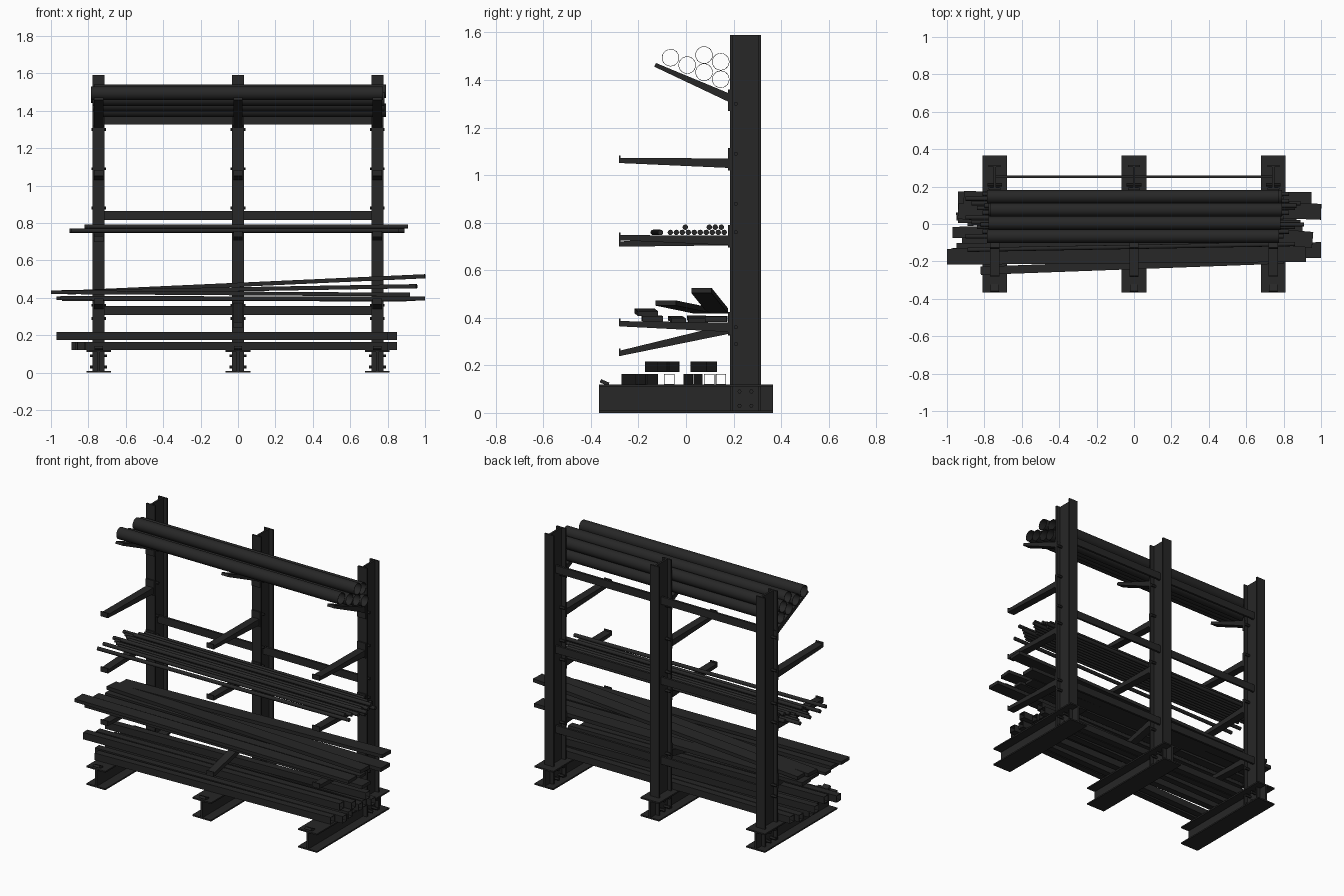
import bpy, bmesh, math
from mathutils import Vector

if "Cube" in bpy.data.objects:
    bpy.data.objects.remove(bpy.data.objects["Cube"])

STEEL = bpy.data.materials.new("dark_steel")
STEEL.diffuse_color = (0.02, 0.02, 0.02, 1)
STEEL.use_nodes = True
STEEL.node_tree.nodes["Principled BSDF"].inputs["Base Color"].default_value = STEEL.diffuse_color


def rect(w, h):
    return [(-w/2, -h/2), (w/2, -h/2), (w/2, h/2), (-w/2, h/2)]


def circle(r, n):
    return [(r*math.cos(2*math.pi*i/n), r*math.sin(2*math.pi*i/n)) for i in range(n)]


def i_shape(w, h, flange, web):
    a, b, c, t = w/2, h/2, h/2 - flange, web/2
    return [(-a, -b), (a, -b), (a, -c), (t, -c), (t, c), (a, c),
            (a, b), (-a, b), (-a, c), (-t, c), (-t, -c), (-a, -c)]


def sweep(name, p0, p1, outer, inner=None, end_height=1.0, smooth=False):
    """Run a cross-section from p0 to p1; inner makes it hollow, end_height tapers it."""
    p0, p1 = Vector(p0), Vector(p1)
    d = (p1 - p0).normalized()
    u = Vector((0, 1, 0) if abs(d.z) > 0.9 else (0, 0, 1)).cross(d).normalized()
    v = d.cross(u)
    bm = bmesh.new()

    def wall(loop):
        a = [bm.verts.new(p0 + u*x + v*y) for x, y in loop]
        b = [bm.verts.new(p1 + u*x + v*y*end_height) for x, y in loop]
        for i in range(len(a)):
            j = (i + 1) % len(a)
            bm.faces.new((a[i], a[j], b[j], b[i]))
        return a, b
    ends = wall(outer)
    if inner:
        for o, k in zip(ends, wall(inner)):
            for i in range(len(o)):
                j = (i + 1) % len(o)
                bm.faces.new((o[i], o[j], k[j], k[i]))
    else:
        for o in ends:
            bm.faces.new(o)
    bmesh.ops.recalc_face_normals(bm, faces=bm.faces)
    me = bpy.data.meshes.new(name)
    bm.to_mesh(me)
    bm.free()
    me.materials.append(STEEL)
    ob = bpy.data.objects.new(name, me)
    bpy.context.collection.objects.link(ob)
    if smooth:
        bpy.context.view_layer.objects.active = ob
        ob.select_set(True)
        bpy.ops.object.shade_smooth_by_angle(angle=math.radians(40))
        ob.select_set(False)
    return ob


def bolt(x, y, z, length):
    sweep("bolt", (x - length/2, y, z), (x + length/2, y, z), circle(0.009, 6))


# Frames: column, base beam, end stop, bolts and arms
LEVELS = [(1.05, 1.062), (0.725, 0.737), (0.36, 0.375)]
for n, cx in enumerate((-0.745, 0, 0.745)):
    sweep("column", (cx, 0.25, 0), (cx, 0.25, 1.59), i_shape(0.064, 0.13, 0.01, 0.012))
    sweep("base_beam", (cx, -0.365, 0.06), (cx, 0.365, 0.06), i_shape(0.132, 0.12, 0.009, 0.014))
    sweep("base_stop", (cx, -0.36, 0.135), (cx, -0.325, 0.12), rect(0.045, 0.015))
    for z in (0.03, 0.09):
        for y in (0.225, 0.275):
            bolt(cx, y, z, 0.09)
    for z in (0.29, 0.36, 0.76, 0.88, 1.09, 1.30):
        bolt(cx, 0.21, z, 0.078)
    # Upper arm slopes back towards the column
    sweep("upper_arm", (cx, 0.19, 1.322), (cx, -0.13, 1.464), rect(0.05, 0.034), end_height=0.5)
    sweep("arm_bracket", (cx, 0.182, 1.27), (cx, 0.182, 1.36), rect(0.06, 0.01))
    for k, (z0, z1) in enumerate(LEVELS):
        if (n, k) == (1, 2):      # bent-down arm
            z0, z1 = 0.355, 0.25
        elif (n, k) == (0, 1):    # slightly sagging arm
            z1 = 0.71
        sweep("arm", (cx, 0.19, z0), (cx, -0.28, z1), rect(0.05, 0.04), end_height=0.55)
        sweep("arm_lip", (cx, -0.279, z1 - 0.01), (cx, -0.279, z1 + 0.021), rect(0.05, 0.006))
        sweep("arm_bracket", (cx, 0.182, z0 - 0.03), (cx, 0.182, z0 + 0.065), rect(0.06, 0.01))

# Rear tie rails between columns
for z in (0.333, 0.84, 1.35):
    for x0, x1 in ((-0.74, -0.005), (0.005, 0.74)):
        sweep("tie_rail", (x0, 0.252, z), (x1, 0.252, z), rect(0.014, 0.048))

# Large hollow pipes on the top arms
for i, (y, z) in enumerate([(-0.065, 1.494), (0.005, 1.463), (0.076, 1.505),
                            (0.146, 1.477), (0.076, 1.433), (0.146, 1.403)]):
    o = 0.008 * (i % 3 - 1)
    sweep("pipe", (-0.778 + o, y, z), (0.782 + o, y, z), circle(0.0365, 24),
          circle(0.0345, 24), smooth=True)

# Thin rods on the second level
for i in range(10):
    y = -0.066 + i*0.0252
    sweep("rod", (-0.90 + 0.03*(i*7 % 4), y, 0.759), (0.80 + 0.03*(i*5 % 4), y, 0.759),
          circle(0.0115, 12), smooth=True)
for i, y in enumerate((-0.003, 0.098, 0.123, 0.149)):
    sweep("rod", (-0.82 + 0.02*i, y, 0.781), (0.91 - 0.04*i, y, 0.781), circle(0.0115, 12), smooth=True)
for x0, y0, x1, y1 in ((-0.89, -0.138, 0.86, -0.107),):
    sweep("loose_rod", (x0, y0, 0.759), (x1, y1, 0.759), circle(0.0115, 12), smooth=True)

# Planks stacked on the third level: start, end, width, height
for p0, p1, w, h in [
        ((-0.95, -0.145, 0.398), (1.0, -0.14, 0.396), 0.085, 0.022),
        ((-0.94, 0.13, 0.396), (0.95, 0.125, 0.394), 0.09, 0.024),
        ((-0.97, -0.045, 0.398), (0.90, -0.03, 0.388), 0.06, 0.018),
        ((-0.94, 0.045, 0.40), (0.87, 0.05, 0.388), 0.08, 0.018),
        ((-1.0, -0.175, 0.43), (0.92, -0.16, 0.417), 0.085, 0.02),
        ((-0.94, 0.07, 0.43), (0.955, -0.085, 0.462), 0.085, 0.022),
        ((-0.91, 0.135, 0.428), (1.0, 0.065, 0.515), 0.085, 0.022)]:
    sweep("plank", p0, p1, rect(w, h))

# Square tubes lying on the bases, some skewed: start x/y, end x/y, height
LOW, HIGH = 0.142, 0.195
for x0, y0, x1, y1, z in [
        (-0.87, -0.071, 0.84, -0.071, LOW), (-0.88, 0.098, 0.82, 0.098, LOW),
        (-0.85, 0.147, 0.85, 0.147, LOW), (-0.89, 0.012, 0.83, 0.048, LOW),
        (-0.82, -0.25, 0.80, -0.19, LOW), (-0.86, -0.19, 0.85, -0.14, LOW),
        (-0.97, -0.15, 0.80, -0.10, HIGH), (-0.92, -0.095, 0.85, -0.05, HIGH),
        (-0.95, 0.04, 0.84, 0.108, HIGH)]:
    sweep("square_tube", (x0, y0, z), (x1, y1, z), rect(0.044, 0.044), rect(0.039, 0.039))
